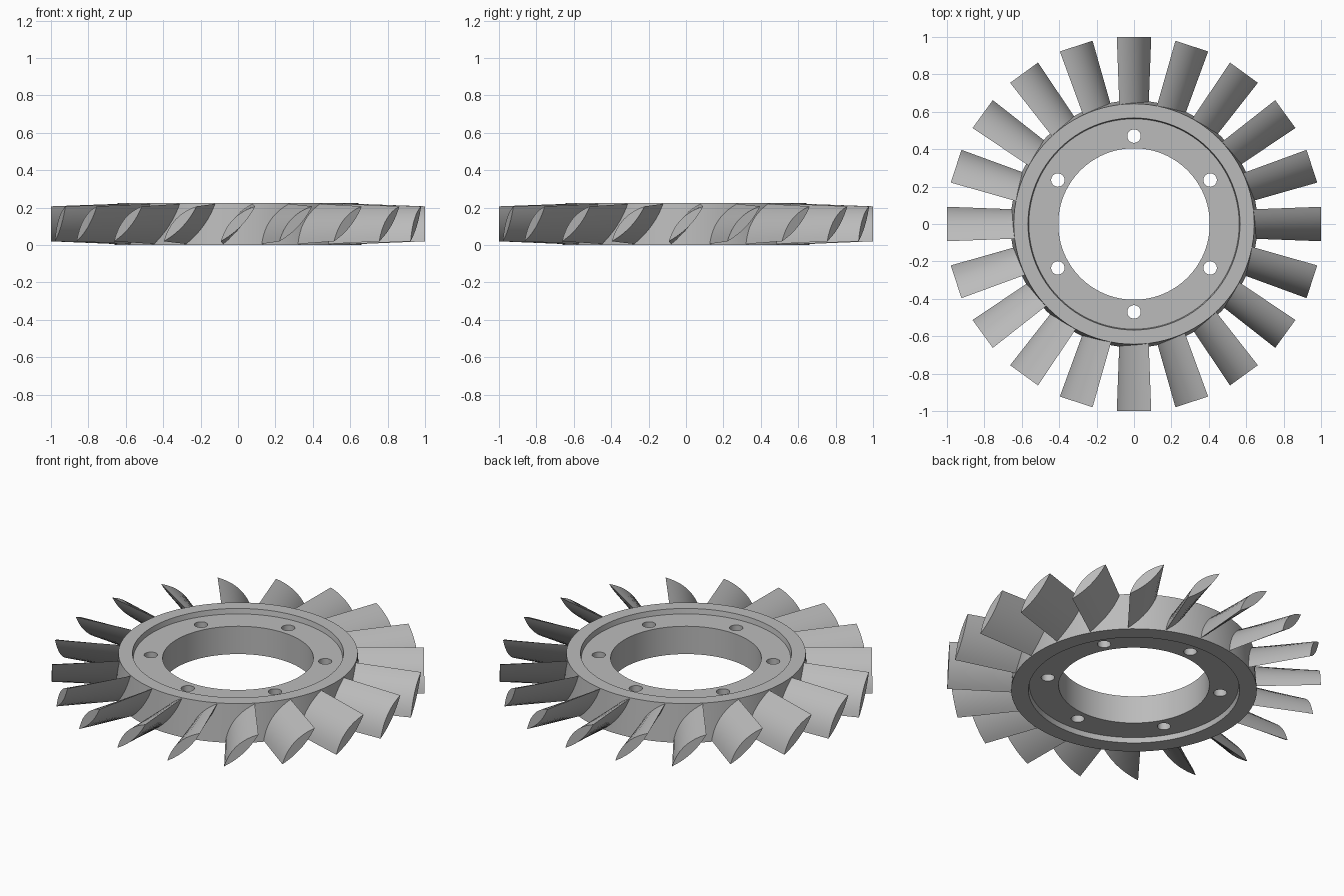
import bpy, bmesh, math
from mathutils import Matrix, Vector

cube = bpy.data.objects.get("Cube")
if cube:
    bpy.data.objects.remove(cube, do_unlink=True)

metal = bpy.data.materials.new("grey_metal")
metal.use_nodes = True
GREY = (0.5, 0.5, 0.5, 1)
metal.diffuse_color = GREY
metal.node_tree.nodes["Principled BSDF"].inputs["Base Color"].default_value = GREY

HEIGHT = 0.225
BLADES = 20
BOLTS = 6


def make_object(name, bm):
    bmesh.ops.recalc_face_normals(bm, faces=bm.faces)
    mesh = bpy.data.meshes.new(name)
    bm.to_mesh(mesh)
    bm.free()
    mesh.materials.append(metal)
    obj = bpy.data.objects.new(name, mesh)
    bpy.context.collection.objects.link(obj)
    return obj


def activate(obj):
    bpy.ops.object.select_all(action='DESELECT')
    obj.select_set(True)
    bpy.context.view_layer.objects.active = obj


def smooth(obj):
    activate(obj)
    bpy.ops.object.shade_smooth_by_angle(angle=math.radians(30))


# Hub: revolved section with a recess on both faces and a tapered rim
section = [(0.405, 0.03), (0.562, 0.03), (0.567, 0), (0.66, 0),
           (0.643, HEIGHT), (0.567, HEIGHT), (0.562, 0.195), (0.405, 0.195)]
bm = bmesh.new()
verts = [bm.verts.new((r, 0, z)) for r, z in section]
edges = [bm.edges.new((v, verts[i - 1])) for i, v in enumerate(verts)]
bmesh.ops.spin(bm, geom=verts + edges, cent=(0, 0, 0), axis=(0, 0, 1),
               angle=math.tau, steps=96, use_merge=True)
bmesh.ops.remove_doubles(bm, verts=bm.verts, dist=0.0001)
hub = make_object("hub_ring", bm)

# Bolt holes: a ring of cylinders cut through the web
bm = bmesh.new()
for i in range(BOLTS):
    a = math.tau * i / BOLTS + math.pi / 2
    place = Matrix.Translation((0.47 * math.cos(a), 0.47 * math.sin(a), HEIGHT / 2))
    bmesh.ops.create_cone(bm, cap_ends=True, segments=32, radius1=0.036,
                          radius2=0.036, depth=0.5, matrix=place)
cutter = make_object("bolt_hole_cutter", bm)
cutter.hide_render = True
mod = hub.modifiers.new("bolt_holes", 'BOOLEAN')
mod.object = cutter
mod.solver = 'EXACT'
activate(hub)
bpy.ops.object.modifier_apply(modifier=mod.name)
bpy.data.objects.remove(cutter, do_unlink=True)
smooth(hub)


def blade_section(radius, half_width, low, high, upper, lower, steps=12):
    """Pointed lens in the plane x = radius, leaning up towards +y."""
    start = Vector((radius, -half_width, low))
    end = Vector((radius, half_width, high))
    chord = end - start
    normal = Vector((0, -chord.z, chord.y)).normalized()

    def arc(t, bulge):
        return start + chord * t + normal * bulge * 4 * t * (1 - t)

    top = [arc(i / steps, upper) for i in range(steps + 1)]
    under = [arc(i / steps, -lower) for i in range(steps - 1, 0, -1)]
    return top + under


# Blades: lofted between a steep root and a flatter tip
root = blade_section(0.62, 0.078, 0.004, 0.221, 0.035, 0.02)
tip = blade_section(1.0, 0.092, 0.02, 0.207, 0.035, 0.02)
for k in range(BLADES):
    bm = bmesh.new()
    inner = [bm.verts.new(p) for p in root]
    outer = [bm.verts.new(p) for p in tip]
    for i in range(len(inner)):
        bm.faces.new((inner[i - 1], inner[i], outer[i], outer[i - 1]))
    bm.faces.new(inner)
    bm.faces.new(outer)
    bmesh.ops.rotate(bm, verts=bm.verts, cent=(0, 0, 0),
                     matrix=Matrix.Rotation(math.tau * k / BLADES, 3, 'Z'))
    smooth(make_object(f"blade_{k + 1}", bm))
